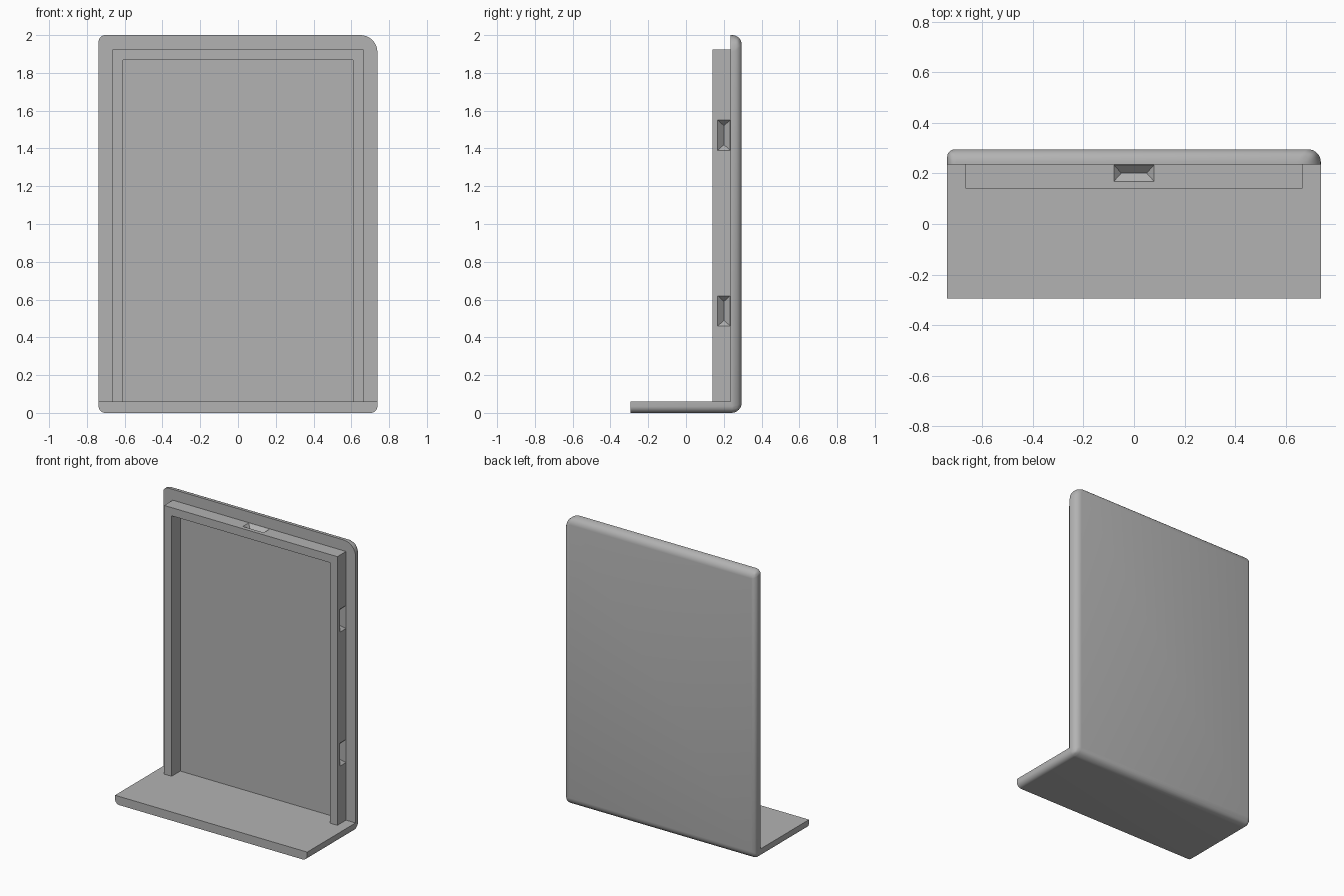
import bpy, bmesh, math
from mathutils import Vector

cube = bpy.data.objects.get("Cube")
if cube:
    bpy.data.objects.remove(cube, do_unlink=True)

grey = bpy.data.materials.new("plain grey")
grey.use_nodes = True
colour = (0.45, 0.45, 0.45, 1)
grey.diffuse_color = colour
grey.node_tree.nodes["Principled BSDF"].inputs["Base Color"].default_value = colour

W, H, D = 0.738, 2.0, 0.295      # half width, height, half depth
FLOOR, PLATE = 0.06, 0.235       # base top and front face of the back plate


def finish(name, bm):
    bmesh.ops.recalc_face_normals(bm, faces=bm.faces)
    mesh = bpy.data.meshes.new(name)
    bm.to_mesh(mesh)
    bm.free()
    mesh.materials.append(grey)
    obj = bpy.data.objects.new(name, mesh)
    bpy.context.collection.objects.link(obj)
    return obj


def prism(points, offset):
    """Extrude a closed outline along an offset."""
    bm = bmesh.new()
    face = bm.faces.new([bm.verts.new(p) for p in points])
    out = bmesh.ops.extrude_face_region(bm, geom=[face], use_keep_orig=True)
    verts = [g for g in out["geom"] if isinstance(g, bmesh.types.BMVert)]
    bmesh.ops.translate(bm, verts=verts, vec=offset)
    return bm


def apply_modifiers(obj):
    bpy.context.view_layer.objects.active = obj
    obj.select_set(True)
    for mod in list(obj.modifiers):
        bpy.ops.object.modifier_apply(modifier=mod.name)
    obj.select_set(False)


# L-shaped stand: base and back plate in one piece
profile = [(-D, 0), (D, 0), (D, H), (PLATE, H), (PLATE, FLOOR), (-D, FLOOR)]
bm = prism([(-W, y, z) for y, z in profile], (2 * W, 0, 0))


def edge_radius(edge):
    """Rounding of each outer edge, zero where it stays sharp."""
    a, b = (v.co for v in edge.verts)
    mid, run = (a + b) / 2, b - a
    if abs(run.x) > 0.1:                        # edges across the width
        if mid.y > D - 0.01:
            return 0.05 if mid.z > 1 else 0.055
    elif abs(run.z) > 0.1:                      # upright edges of the plate
        if mid.y > D - 0.01:
            return 0.05 if mid.x > 0 else 0.03
    elif mid.z > H - 0.01:                      # top corners
        return 0.09 if mid.x > 0 else 0.035
    elif mid.z < 0.01:                          # lower sides of the base
        return 0.035
    return 0


layer = bm.edges.layers.float.new("bevel_weight_edge")
for edge in bm.edges:
    edge[layer] = edge_radius(edge) / 0.1
stand = finish("stand", bm)
bevel = stand.modifiers.new("rounding", "BEVEL")
bevel.limit_method = "WEIGHT"
bevel.width = 0.1
bevel.segments = 8
bevel.use_clamp_overlap = False
apply_modifiers(stand)
stand.select_set(True)
bpy.ops.object.shade_smooth_by_angle(angle=math.radians(35))
stand.select_set(False)

# Three-sided holding frame
OX, OZ, IX, IZ, FRONT = 0.665, 1.925, 0.608, 1.868, 0.14
outline = [(-OX, FLOOR), (-OX, OZ), (OX, OZ), (OX, FLOOR),
           (IX, FLOOR), (IX, IZ), (-IX, IZ), (-IX, FLOOR)]
frame = finish("holding_frame",
               prism([(x, FRONT, z) for x, z in outline], (0, PLATE - FRONT, 0)))


# Wedge-shaped catch pockets in the sides and top of the frame
def pocket(centre, along, outward):
    bm = bmesh.new()
    across = Vector((0, 1, 0))
    rings = []
    for height in (0.03, 0):
        rings.append([bm.verts.new(centre + along * u + across * v + outward * height)
                      for u, v in ((-0.08, -0.033), (0.08, -0.033),
                                   (0.08, 0.033), (-0.08, 0.033))])
    top, rim = rings
    low, high = [bm.verts.new(centre + along * u - outward * 0.033)
                 for u in (-0.05, 0.05)]
    bm.faces.new(top)
    for i in range(4):
        j = (i + 1) % 4
        bm.faces.new((top[i], top[j], rim[j], rim[i]))
    bm.faces.new((rim[0], rim[1], high, low))
    bm.faces.new((rim[2], rim[3], low, high))
    bm.faces.new((rim[1], rim[2], high))
    bm.faces.new((rim[3], rim[0], low))
    cutter = finish("pocket_cutter", bm)
    cutter.hide_render = True
    mod = frame.modifiers.new("pocket", "BOOLEAN")
    mod.operation = "DIFFERENCE"
    mod.solver = "EXACT"
    mod.object = cutter
    return cutter


X, Z = Vector((1, 0, 0)), Vector((0, 0, 1))
cutters = [pocket(Vector((0, 0.201, OZ)), X, Z)]
for side in (-1, 1):
    for z in (0.54, 1.47):
        cutters.append(pocket(Vector((side * OX, 0.201, z)), Z, X * side))
apply_modifiers(frame)
for cutter in cutters:
    bpy.data.objects.remove(cutter, do_unlink=True)
